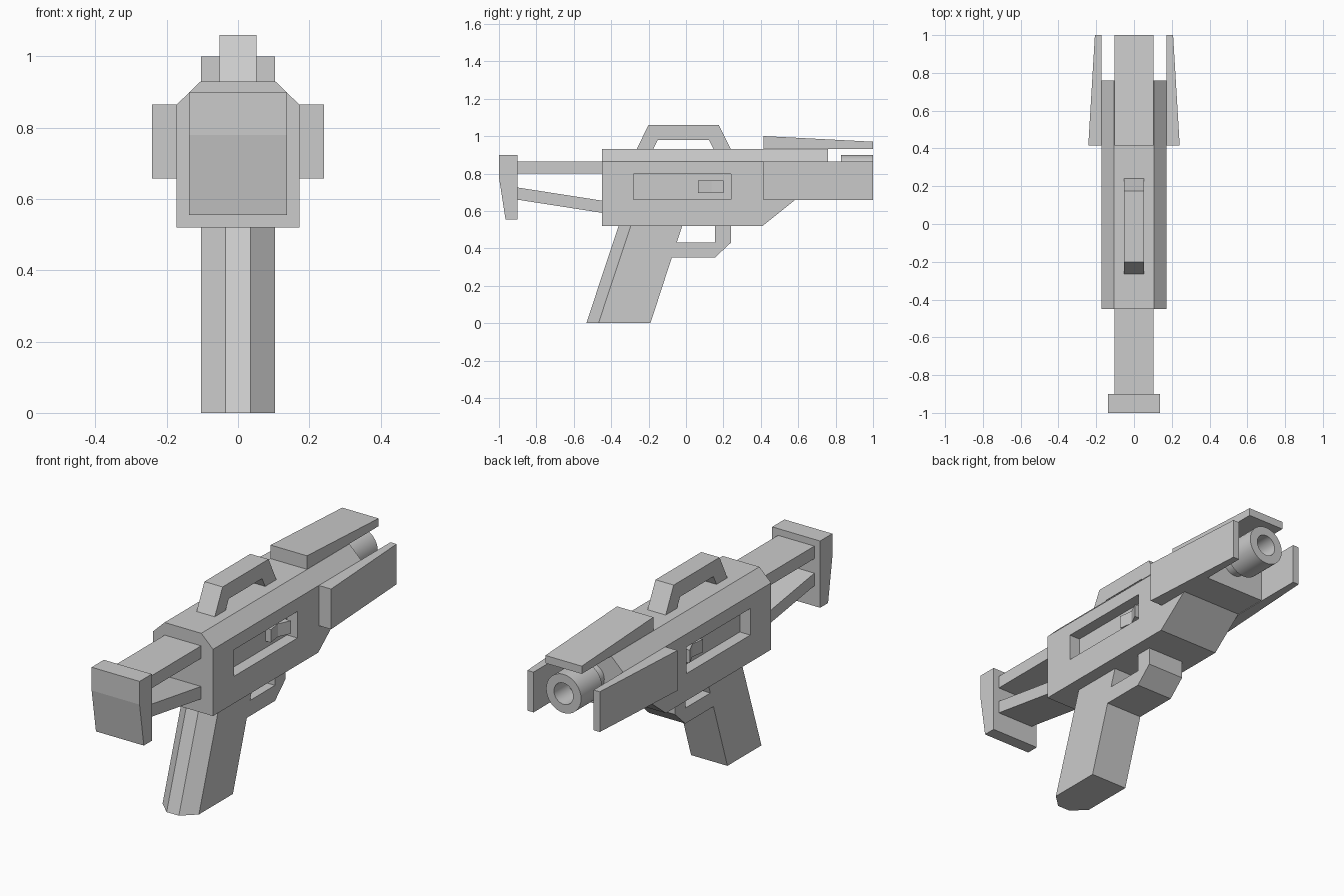
import bpy, bmesh, math
from mathutils import Vector

if "Cube" in bpy.data.objects:
    bpy.data.objects.remove(bpy.data.objects["Cube"])


def finish(bm, name):
    bmesh.ops.remove_doubles(bm, verts=bm.verts, dist=1e-5)
    bmesh.ops.recalc_face_normals(bm, faces=bm.faces)
    me = bpy.data.meshes.new(name)
    bm.to_mesh(me)
    bm.free()
    ob = bpy.data.objects.new(name, me)
    bpy.context.collection.objects.link(ob)
    return ob


def prism(points, offset):
    """Extrude a flat 3D outline along offset."""
    bm = bmesh.new()
    f = bm.faces.new([bm.verts.new(p) for p in points])
    r = bmesh.ops.extrude_face_region(bm, geom=[f], use_keep_orig=True)
    vs = [g for g in r["geom"] if isinstance(g, bmesh.types.BMVert)]
    bmesh.ops.translate(bm, verts=vs, vec=offset)
    bmesh.ops.recalc_face_normals(bm, faces=bm.faces)
    return bm


def side_prism(yz, half):
    return prism([(-half, y, z) for y, z in yz], (2 * half, 0, 0))


def cut_both_sides(bm, co, no):
    """Slice off everything beyond a plane, and beyond its mirror image."""
    for s in (1, -1):
        r = bmesh.ops.bisect_plane(
            bm, geom=bm.verts[:] + bm.edges[:] + bm.faces[:], dist=1e-6,
            plane_co=(co[0] * s, co[1], co[2]), plane_no=(no[0] * s, no[1], no[2]),
            clear_outer=True)
        edges = [g for g in r["geom_cut"] if isinstance(g, bmesh.types.BMEdge)]
        bmesh.ops.edgeloop_fill(bm, edges=edges)


# Receiver body with chamfered top
bm = side_prism([(-.45, .52), (.41, .52), (.585, .66), (.76, .66),
                 (.76, .93), (-.45, .93)], .172)
cut_both_sides(bm, (.172, 0, .865), (.065, 0, .067))
body = finish(bm, "receiver_body")

# Side window recesses
FLOOR = .112
for s in (1, -1):
    cutter = finish(prism([(s * FLOOR, -.28, .66), (s * FLOOR, .24, .66),
                           (s * FLOOR, .24, .797), (s * FLOOR, -.28, .797)],
                          (s * .1, 0, 0)), "window_cutter")
    cutter.hide_render = True
    mod = body.modifiers.new("window", "BOOLEAN")
    mod.operation = "DIFFERENCE"
    mod.solver = "EXACT"
    mod.object = cutter
    bpy.context.view_layer.objects.active = body
    bpy.ops.object.modifier_apply(modifier=mod.name)
    bpy.data.objects.remove(cutter)

# Bolts in the windows and tapered handguard panels
for s, side in ((1, "right"), (-1, "left")):
    bolt = [(0, .065), (.03, .065), (.02, .137), (.05, .2), (0, .2)]
    finish(prism([(s * (FLOOR + x), y, .695) for x, y in bolt], (0, 0, .067)),
           "bolt_" + side)
    panel = [(.172, .415), (.242, .415), (.207, 1), (.172, 1)]
    finish(prism([(s * x, y, .657) for x, y in panel], (0, 0, .208)),
           "handguard_panel_" + side)

# Top handguard
finish(side_prism([(.415, .93), (1, .93), (1, .97), (.415, 1.0)], .104), "top_handguard")

# Carry handle
finish(side_prism([(-.264, .93), (-.2, 1.06), (.175, 1.06), (.24, .93), (.148, .93),
                   (.122, .98), (-.15, .98), (-.175, .93)], .052), "carry_handle")

# Stock bars and butt plate
finish(side_prism([(-.9, .8), (-.45, .8), (-.45, .865), (-.9, .865)], .104), "stock_upper_bar")
finish(side_prism([(-.9, .66), (-.45, .59), (-.45, .655), (-.9, .725)], .104), "stock_lower_bar")
finish(side_prism([(-1, .9), (-.9, .9), (-.9, .555), (-.965, .555), (-1, .78)], .137),
       "butt_plate")

# Grip with trigger guard, back edges chamfered
bm = side_prism([(-.36, .52), (-.02, .52), (-.05, .43), (.154, .43), (.154, .52),
                 (.24, .52), (.24, .43), (.154, .35), (-.076, .35), (-.19, 0),
                 (-.533, 0)], .104)
normal = Vector((.069, .065, 0)).cross(Vector((0, .173, .52)))
cut_both_sides(bm, (.035, -.36, .52), normal)
finish(bm, "grip_and_guard")

# Barrel with thicker muzzle and bore
bm = bmesh.new()
profile = [(0, .88), (.055, .88), (.055, 1), (.1, 1), (.1, .83), (.065, .83), (.065, .75)]
vs = [bm.verts.new((r, y, .8)) for r, y in profile]
es = [bm.edges.new(p) for p in zip(vs, vs[1:])]
bmesh.ops.spin(bm, geom=vs + es, cent=(0, 0, .8), axis=(0, 1, 0),
               angle=2 * math.pi, steps=32, use_merge=True)
barrel = finish(bm, "barrel")
bpy.ops.object.select_all(action="DESELECT")
barrel.select_set(True)
bpy.context.view_layer.objects.active = barrel
bpy.ops.object.shade_smooth_by_angle(angle=math.radians(30))
